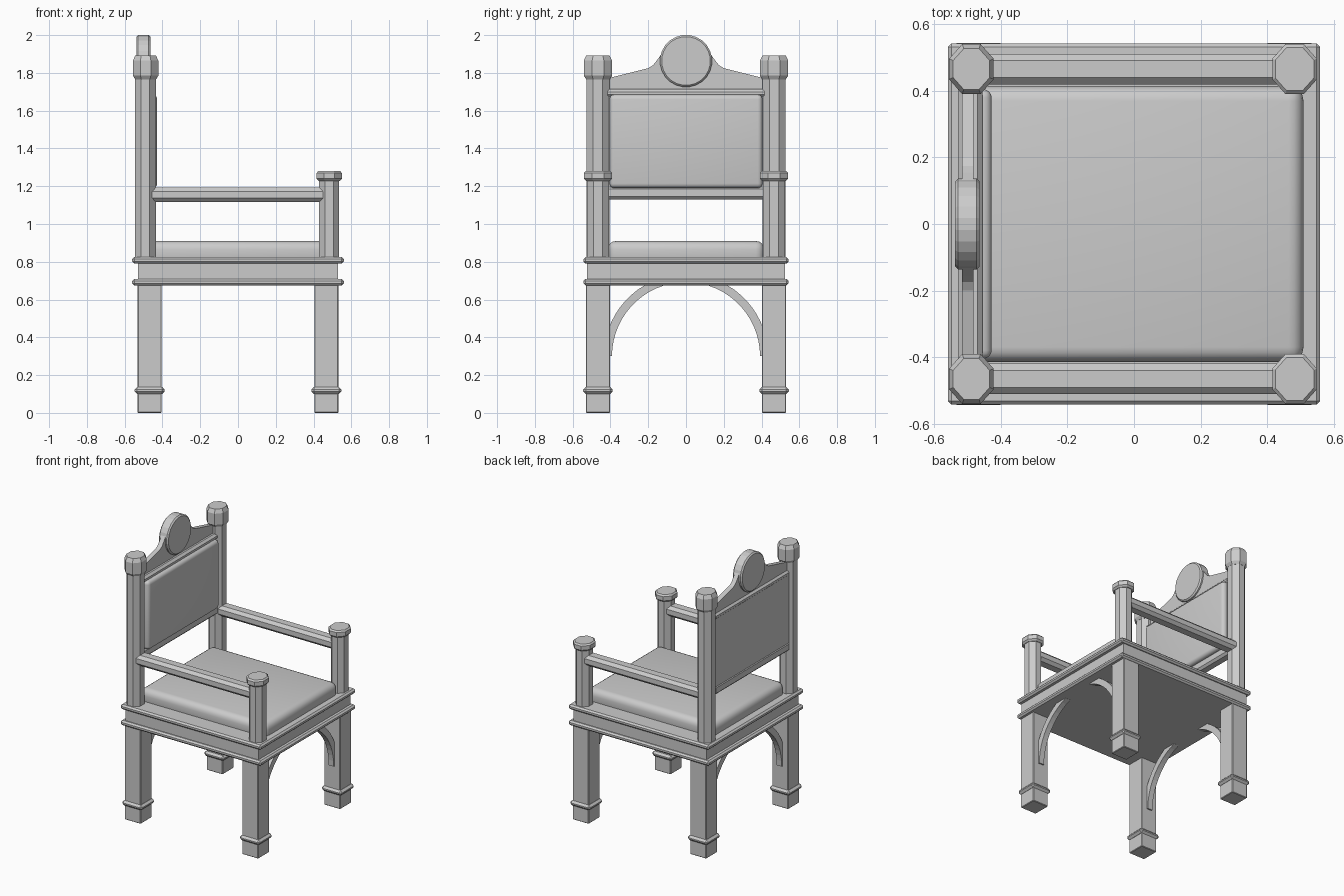
import bpy, bmesh, math
from math import pi, cos, sin

if "Cube" in bpy.data.objects:
    bpy.data.objects.remove(bpy.data.objects["Cube"])


def finish(name, bm, smooth=False):
    bmesh.ops.recalc_face_normals(bm, faces=bm.faces)
    me = bpy.data.meshes.new(name)
    bm.to_mesh(me)
    bm.free()
    ob = bpy.data.objects.new(name, me)
    bpy.context.collection.objects.link(ob)
    if smooth:
        bpy.context.view_layer.objects.active = ob
        ob.select_set(True)
        bpy.ops.object.shade_smooth_by_angle(angle=math.radians(40))
        ob.select_set(False)
    return ob


def box(name, x, y, z, bevel=0.0, segments=1, smooth=False):
    """Box from (min, max) ranges with optional bevelled edges."""
    bm = bmesh.new()
    bmesh.ops.create_cube(bm, size=1)
    for v in bm.verts:
        for i, (a, b) in enumerate((x, y, z)):
            v.co[i] = (a + b) / 2 + v.co[i] * (b - a)
    if bevel:
        bmesh.ops.bevel(bm, geom=bm.edges[:], offset=bevel, segments=segments,
                        profile=0.5, affect='EDGES')
    return finish(name, bm, smooth)


def lathe(name, cx, cy, profile, sides=8, rx=1.0, ry=1.0):
    """Stack of polygon rings; profile lists (radius, z)."""
    bm = bmesh.new()
    k = 1 / cos(pi / sides)
    rings = [[bm.verts.new((cx + rx * r * k * cos(2 * pi * (i + .5) / sides),
                            cy + ry * r * k * sin(2 * pi * (i + .5) / sides), z))
              for i in range(sides)] for r, z in profile]
    for a, b in zip(rings, rings[1:]):
        for i in range(sides):
            j = (i + 1) % sides
            bm.faces.new((a[i], a[j], b[j], b[i]))
    bm.faces.new(rings[0])
    bm.faces.new(rings[-1])
    return finish(name, bm)


def plate(name, outline, x0, x1):
    """Extrude a (y, z) outline along x."""
    bm = bmesh.new()
    f = bm.faces.new([bm.verts.new((x0, y, z)) for y, z in outline])
    ext = bmesh.ops.extrude_face_region(bm, geom=[f])
    # keep the first cap so the plate stays closed
    for v in ext['geom']:
        if isinstance(v, bmesh.types.BMVert):
            v.co.x = x1
    if not f.is_valid:
        bm.faces.new([v for v in bm.verts if v.co.x == x0])
    return finish(name, bm)


# Seat frame with two mouldings
box("seat_frame", (-.53, .53), (-.525, .525), (.69, .81))
for label, z in (("lower", .675), ("upper", .79)):
    box(f"{label}_seat_moulding", (-.56, .56), (-.543, .543), (z, z + .035), .011)

# Seat cushion
box("seat_cushion", (-.50, .51), (-.415, .415), (.78, .91), .045, 4, True)

for side, sy in (("left", -1), ("right", 1)):
    cy = sy * .466
    for end, cx in (("front", .468), ("back", -.468)):
        # Square leg with ankle band
        box(f"{end}_{side}_leg", (cx - .064, cx + .064), (cy - .064, cy + .064), (0, .68), .004)
        box(f"{end}_{side}_leg_band", (cx - .08, cx + .08), (cy - .078, cy + .078),
            (.10, .137), .014)

        # Arched brace between leg and seat underside
        n = 12
        a0, a1 = 0.0, math.radians(72)
        arc = [a0 + (a1 - a0) * i / n for i in range(n + 1)]
        inner = [(sy * .392 * cos(a), .30 + .392 * sin(a)) for a in arc]
        outer = [(sy * min(.435 * cos(a), .41), min(.30 + .435 * sin(a), .69)) for a in arc]
        plate(f"{end}_{side}_brace", inner + outer[::-1], cx - .02, cx + .02)

    # Octagonal posts with caps
    lathe(f"back_{side}_post", -.49, cy, [(.055, .80), (.055, 1.80)], ry=1.1)
    lathe(f"back_{side}_post_cap", -.489, cy,
          [(.055, 1.765), (.067, 1.785), (.067, 1.865), (.055, 1.892)], ry=1.12)
    lathe(f"front_{side}_post", .483, cy, [(.053, .80), (.053, 1.25)], ry=1.1)
    lathe(f"front_{side}_post_cap", .483, cy,
          [(.056, 1.228), (.067, 1.24), (.067, 1.27), (.058, 1.28)], ry=1.12)

    # Armrest
    box(f"{side}_armrest", (-.50, .49), (cy - .046, cy + .046), (1.117, 1.192), .02)

# Back frame rails and padded panel
box("back_lower_rail", (-.53, -.455), (-.43, .43), (1.13, 1.20), .015)
box("back_upper_rail", (-.53, -.455), (-.43, .43), (1.67, 1.715), .015)
box("back_board", (-.525, -.465), (-.43, .43), (1.17, 1.70))
box("back_cushion", (-.52, -.428), (-.405, .405), (1.19, 1.685), .025, 4, True)

# Crest board sweeping up to the medallion
half = [(.43, 1.69), (.43, 1.77), (.40, 1.775), (.20, 1.825), (.175, 1.84),
        (.155, 1.865), (.13, 1.90)]
plate("crest_board", half + [(-y, z) for y, z in half[::-1]], -.517, -.483)

# Round medallion with bevelled rim
medallion = lathe("crest_medallion", 0, 0,
                  [(.128, -.037), (.137, -.028), (.137, .028), (.128, .037)], sides=24)
medallion.rotation_euler = (0, pi / 2, 0)
medallion.location = (-.501, 0, 1.863)
